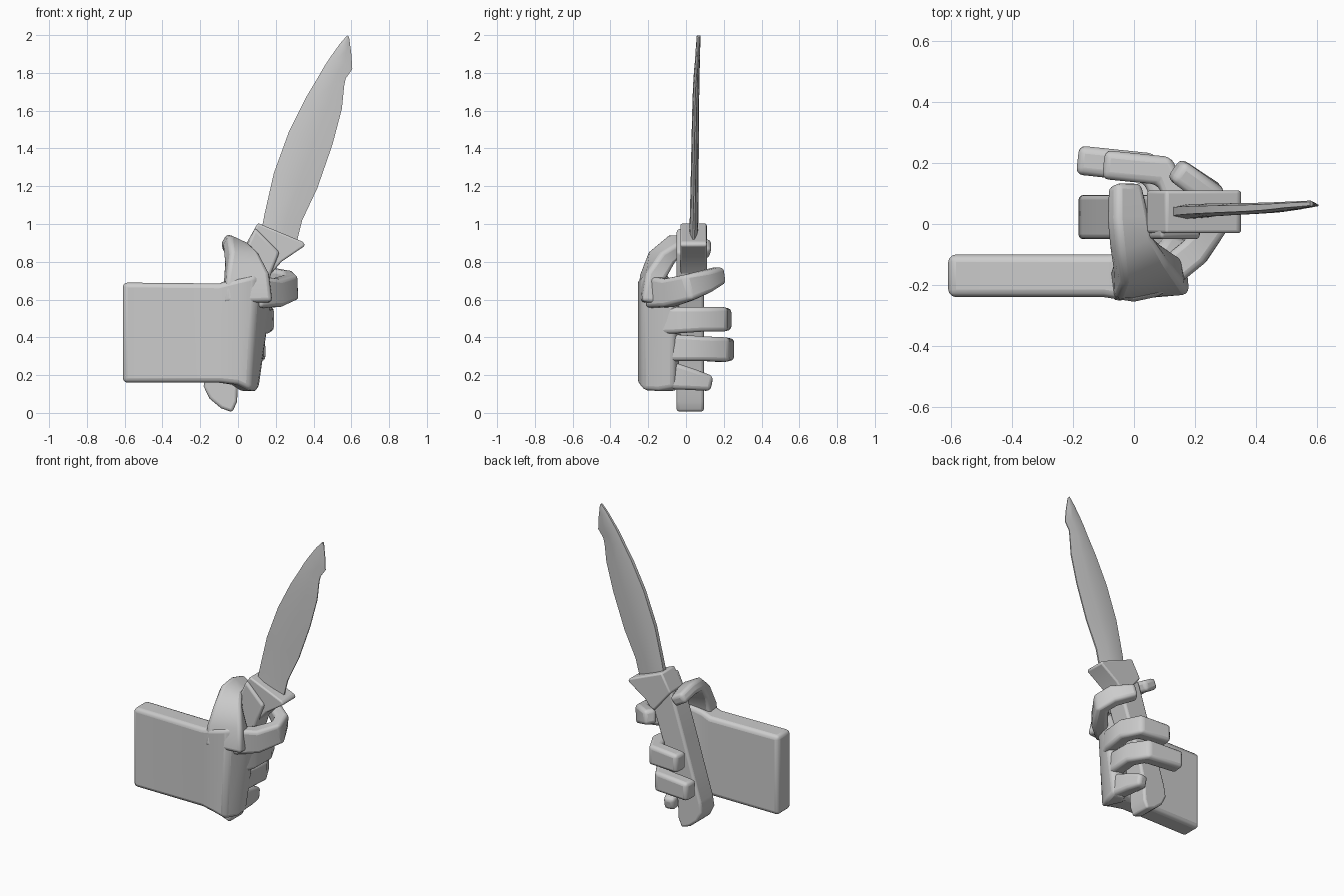
import bpy, bmesh
from mathutils import Vector

cube = bpy.data.objects.get("Cube")
if cube:
    bpy.data.objects.remove(cube, do_unlink=True)

grey = bpy.data.materials.new("plain grey")
grey.use_nodes = True
grey.diffuse_color = (0.6, 0.6, 0.6, 1)
grey.node_tree.nodes["Principled BSDF"].inputs["Base Color"].default_value = grey.diffuse_color


def finish(name, bm, bevel=0.0, segments=3, angle=40):
    bmesh.ops.recalc_face_normals(bm, faces=bm.faces)
    mesh = bpy.data.meshes.new(name)
    bm.to_mesh(mesh)
    bm.free()
    mesh.materials.append(grey)
    ob = bpy.data.objects.new(name, mesh)
    bpy.context.collection.objects.link(ob)
    if bevel:
        mod = ob.modifiers.new("soft edges", "BEVEL")
        mod.width, mod.segments = bevel, segments
        mod.limit_method = "ANGLE"
        mod.angle_limit = 0.7
    bpy.ops.object.select_all(action="DESELECT")
    ob.select_set(True)
    bpy.context.view_layer.objects.active = ob
    bpy.ops.object.shade_smooth_by_angle(angle=angle * 0.01745)
    return ob


def loft(name, rings, **style):
    """Skin a row of closed rings and cap both ends."""
    bm = bmesh.new()
    rows = [[bm.verts.new(p) for p in ring] for ring in rings]
    n = len(rows[0])
    for a, b in zip(rows, rows[1:]):
        for i in range(n):
            j = (i + 1) % n
            bm.faces.new((a[i], a[j], b[j], b[i]))
    bm.faces.new(rows[0])
    bm.faces.new(rows[-1])
    return finish(name, bm, **style)


def digit(name, path, widths, thicks, across):
    """Box-section finger swept along a bent path."""
    pts = [Vector(p) for p in path]
    rings = []
    for i, p in enumerate(pts):
        tangent = (pts[min(i + 1, len(pts) - 1)] - pts[max(i - 1, 0)]).normalized()
        side = tangent.cross(Vector(across)).normalized()
        up = side.cross(tangent)
        w, t = up * widths[i] / 2, side * thicks[i] / 2
        rings.append([p + w + t, p + w - t, p - w - t, p - w + t])
    return loft(name, rings, bevel=0.022)


def slab(name, outline, y0, y1, **style):
    """Extrude a front outline from y0 to y1."""
    return loft(name, [[(x, y, z) for x, z in outline] for y in (y0, y1)], **style)


# Palm and wrist block, turning towards the fingers
sections = [  # outer x, outer y, inner x, inner y, bottom, top, lean
    (-.61, -.24, -.61, -.10, .16, .69, 0),
    (-.10, -.24, -.10, -.10, .16, .685, 0),
    (.00, -.255, -.04, -.10, .15, .71, 0),
    (.065, -.235, .00, -.09, .12, .73, .03),
    (.10, -.15, .02, -.06, .115, .70, .07),
    (.11, -.06, .03, -.03, .13, .65, .08),
]
loft("palm", [[(a, b, lo), (a + s, b, hi), (c + s, d, hi), (c, d, lo)]
              for a, b, c, d, lo, hi, s in sections], bevel=0.025)

# Fingers wrapped round the handle
digit("index_finger",
      [(.09, -.18, .64), (.20, -.09, .635), (.28, .02, .665), (.25, .10, .695), (.135, .18, .73)],
      [.17, .15, .14, .12, .09], [.10, .10, .085, .085, .08], (0, 0, 1))
digit("middle_finger",
      [(.07, -.16, .49), (.13, -.06, .49), (.145, .08, .495), (.10, .175, .495), (-.10, .195, .495)],
      [.15, .14, .13, .13, .12], [.10, .09, .09, .10, .095], (0, 0, 1))
digit("ring_finger",
      [(.05, -.16, .34), (.09, -.05, .345), (.10, .09, .34), (.05, .185, .335), (-.185, .21, .335)],
      [.15, .14, .13, .13, .12], [.10, .09, .09, .10, .095], (0, 0, 1))
digit("little_finger",
      [(.05, -.16, .20), (.06, -.06, .195), (.05, .04, .175), (.035, .135, .155)],
      [.16, .14, .11, .08], [.10, .09, .085, .07], (0, 0, 1))

# Thumb arching over the top of the fist
digit("thumb",
      [(.05, -.19, .58), (.045, -.175, .72), (.02, -.13, .82), (-.01, -.06, .885),
       (-.02, .02, .885), (-.03, .13, .865)],
      [.26, .23, .17, .135, .13, .10], [.11, .11, .10, .08, .075, .07], (1, 0, -.6))

# Handle with a rounded butt, and the flared guard
slab("handle", [(.09, .98), (.03, .85), (-.05, .60), (-.12, .37), (-.17, .21), (-.182, .14),
                (-.15, .075), (-.09, .025), (-.03, .003), (-.005, .06), (.0, .17),
                (.035, .33), (.10, .52), (.18, .75), (.22, .85)],
     -.05, .095, bevel=0.015)
slab("guard", [(.105, 1.005), (.04, .89), (.17, .73), (.23, .80), (.355, .885), (.345, .905)],
     -.03, .11, bevel=0.01)

# Blade with a thin lens section and a notched tip
rows = [  # spine x, z then edge x, z
    (.125, .97, .31, .90), (.14, 1.05, .34, 1.02), (.19, 1.27, .42, 1.19),
    (.27, 1.49, .50, 1.42), (.36, 1.67, .55, 1.61), (.42, 1.77, .562, 1.73),
    (.46, 1.84, .57, 1.77), (.49, 1.885, .605, 1.82), (.54, 1.955, .60, 1.90),
    (.578, 1.998, .588, 1.99),
]
rings = []
for i, (x0, z0, x1, z1) in enumerate(rows):
    mid = .04 + .027 * i / (len(rows) - 1)
    half = .024 - .014 * i / (len(rows) - 1)

    def at(f, k):
        return (x0 + (x1 - x0) * f, mid + half * k, z0 + (z1 - z0) * f)

    rings.append([at(0, -.6), at(.25, -1), at(.6, -.8), at(1, -.2),
                  at(1, .2), at(.6, .8), at(.25, 1), at(0, .6)])
loft("blade", rings, angle=35)
